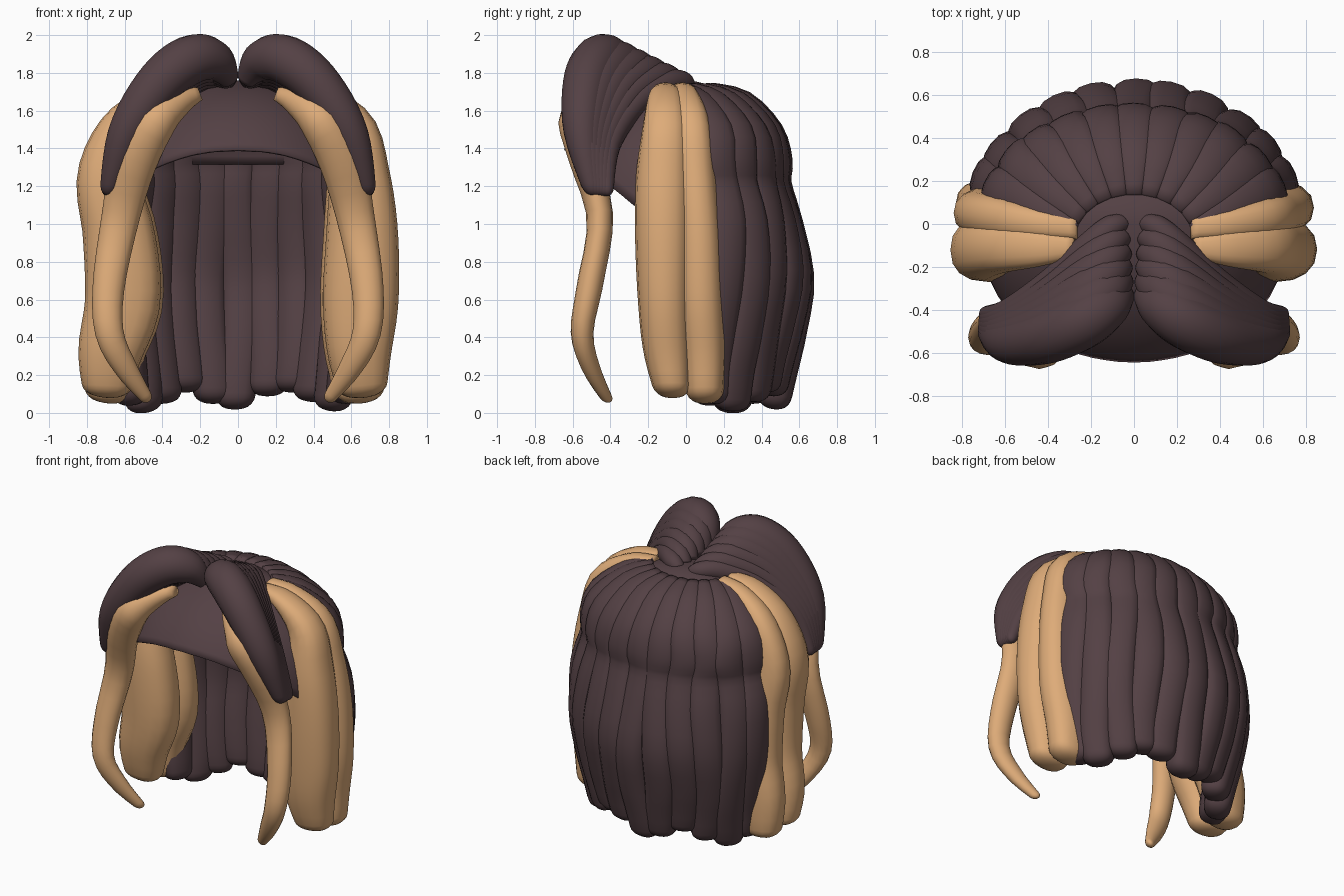
import bpy, bmesh, math, random
from mathutils import Vector

if "Cube" in bpy.data.objects:
    bpy.data.objects.remove(bpy.data.objects["Cube"])

random.seed(4)


def material(name, rgb):
    m = bpy.data.materials.new(name)
    m.diffuse_color = (*rgb, 1)
    m.use_nodes = True
    m.node_tree.nodes["Principled BSDF"].inputs["Base Color"].default_value = m.diffuse_color
    return m


DARK = material("dark brown hair", (0.088, 0.052, 0.058))
TAN = material("tan hair", (0.73, 0.41, 0.19))


def finish(bm, name, mat):
    bmesh.ops.recalc_face_normals(bm, faces=bm.faces)
    for f in bm.faces:
        f.smooth = True
    me = bpy.data.meshes.new(name)
    bm.to_mesh(me)
    bm.free()
    me.materials.append(mat)
    ob = bpy.data.objects.new(name, me)
    bpy.context.collection.objects.link(ob)
    return ob


def spline(pts, u):
    """Catmull-Rom through rows of any length, u in 0..1."""
    n = len(pts) - 1
    i = min(int(u * n), n - 1)
    t = u * n - i
    p = [pts[max(0, min(n, i + k))] for k in (-1, 0, 1, 2)]
    return [0.5 * (2 * b + (c - a) * t + (2 * a - 5 * b + 4 * c - d) * t * t
                   + (3 * b - a - 3 * c + d) * t ** 3) for a, b, c, d in zip(*p)]


def power(v, e):
    return math.copysign(abs(v) ** e, v)


def lock(name, rows, side, mat, mirror=1, u0=0.95, square=1.0, sides=16):
    """Sweep a (squarish) ellipse along rows of (x, y, z, half width, half thickness)."""
    us = [u0 * i / 26 for i in range(27)]
    us += [u0 + (1 - u0) * math.sin(k * math.pi / 12) for k in range(1, 7)]
    bm = bmesh.new()
    rings = []
    side = Vector(side).normalized()
    for u in us:
        x, y, z, a, b = spline(rows, u)
        e = 0.004
        d = Vector(spline(rows, min(1, u + e))[:3]) - Vector(spline(rows, max(0, u - e))[:3])
        nrm = d.cross(side).normalized()
        r = 1 if u <= u0 else math.sqrt(max(0.004, 1 - ((u - u0) / (1 - u0)) ** 2))
        ring = []
        for k in range(sides):
            t = 2 * math.pi * k / sides
            p = (Vector((x, y, z)) + side * (a * r * power(math.cos(t), square))
                 + nrm * (b * r * power(math.sin(t), square)))
            ring.append(bm.verts.new((p.x * mirror, p.y, p.z)))
        rings.append(ring)
    for r1, r2 in zip(rings, rings[1:]):
        for k in range(sides):
            j = (k + 1) % sides
            bm.faces.new((r1[k], r1[j], r2[j], r2[k]))
    bm.faces.new(rings[0])
    bm.faces.new(rings[-1])
    return finish(bm, name, mat)


# Scalp cap: part of an ellipsoid with a hairline that drops toward the ears
def cap_point(th, ph):
    s = math.sin(th)
    y = math.sin(ph) * s
    return Vector((0.72 * s * math.cos(ph), y * (0.72 if y < 0 else 0.42), 1.1 + 0.66 * math.cos(th)))


bm = bmesh.new()
grid = []
for i in range(64):
    ph = 2 * math.pi * i / 64
    th = 0.05
    while th < 2.2:
        p = cap_point(th, ph)
        if p.z < max(1.08, 1.08 - 0.8 * (p.y + 0.25), 1.08 + 1.2 * min(p.y, 0.2)):
            break
        th += 0.005
    grid.append([bm.verts.new(cap_point(0.05 + (th - 0.05) * k / 16, ph)) for k in range(17)])
for i in range(64):
    c, d = grid[i], grid[(i + 1) % 64]
    for k in range(16):
        bm.faces.new((c[k], d[k], d[k + 1], c[k + 1]))
bm.faces.new([c[0] for c in grid])
cap = finish(bm, "scalp_cap", DARK)
sol = cap.modifiers.new("thickness", "SOLIDIFY")
sol.thickness = 0.015
sol.offset = -1

# Back locks: fan out from the crown, pinch at mid height, hang to the ground
BACK = [(0.13, 1.71, .045, .04), (0.30, 1.64, .09, .07), (0.43, 1.48, .112, .09),
        (0.475, 1.33, .118, .09), (0.475, 1.21, .115, .085), (0.52, 1.0, .118, .1),
        (0.57, 0.7, .12, .11), (0.53, 0.42, .118, .11), (0.49, 0.2, .112, .1),
        (0.46, 0.0, .1, .085)]
DROPS = [.05, .01, .06, .11, .09, .02, .05, .11, .05, 0, .04]
for i, drop in enumerate(DROPS):
    a = math.radians(19 + 14.2 * i)
    c, s = math.cos(a), math.sin(a)
    ph = random.uniform(0, 6)
    rows = []
    for j, (y, z, w, b) in enumerate(BACK):
        k = (y - 0.13) / 0.44
        if 2 <= j <= 5:
            k += 0.13 * c * c
        sway = 0.017 * math.sin(ph + 1.3 * j) if j > 2 else 0
        sx, sy = 0.28 * c, -0.1 + 0.23 * s
        rows.append((sx + (0.69 * c - sx) * k - sway * s, sy + (0.57 * s - sy) * k + sway * c,
                     z + drop * max(0, 1 - z), w, b))
    lock(f"back_lock_{i + 1}", rows, (-0.66 * s, 0.57 * c, 0), DARK, square=0.8)

# Side locks: (x, z, half thickness), and y with half width for each of the two
SIDE = [(.28, 1.72, .03), (.45, 1.67, .06), (.62, 1.51, .11), (.67, 1.25, .16),
        (.645, .95, .19), (.63, .6, .2), (.66, .32, .17), (.68, .08, .12)]
FRONT_Y = [(-.11, .05), (-.11, .09), (-.11, .12), (-.12, .145), (-.12, .15),
           (-.115, .14), (-.1, .125), (-.07, .09)]
REAR_Y = [(-.02, .05), (0, .07), (.03, .1), (.05, .11), (.07, .12),
          (.08, .125), (.095, .115), (.1, .095)]
# Face-framing tendrils: x, y, z, half depth, half width
TENDRIL = [(.2, -.43, 1.69, .04, .035), (.3, -.5, 1.65, .08, .07), (.43, -.565, 1.55, .11, .11),
           (.55, -.53, 1.33, .09, .12), (.625, -.455, 1.02, .07, .1), (.685, -.51, .67, .07, .085),
           (.68, -.55, .42, .06, .075), (.59, -.5, .23, .05, .06), (.47, -.41, .06, .03, .03)]
# Swept fringe: rearmost and foremost strand, x, y, z, radius
FRINGE_REAR = [(.05, .01, 1.72, .045), (.11, -.02, 1.75, .06), (.21, -.11, 1.74, .07),
               (.38, -.27, 1.64, .07), (.58, -.41, 1.42, .065), (.70, -.42, 1.15, .035)]
FRINGE_FRONT = [(.04, -.32, 1.76, .05), (.125, -.38, 1.86, .11), (.25, -.46, 1.87, .13),
                (.42, -.53, 1.74, .125), (.59, -.55, 1.48, .1), (.69, -.49, 1.15, .045)]
for side, m in (("right", 1), ("left", -1)):
    for part, ys in (("front", FRONT_Y), ("rear", REAR_Y)):
        rows = []
        for j, ((x, z, b), (y, w)) in enumerate(zip(SIDE, ys)):
            dx = 0.025 * m * math.sin(1.7 * j) if j > 2 else 0
            if part == "rear":
                dx -= 0.015
            rows.append((x + dx, y, z - (0.03 if part == "rear" and j > 6 else 0), w, b))
        lock(f"side_lock_{part}_{side}", rows, (0, 1, 0), TAN, m, square=0.85)
    lock(f"face_tendril_{side}", TENDRIL, (0, 1, 0), TAN, m, 0.97)
    for i in range(6):
        t = i / 5
        rows = []
        for p, q in zip(FRINGE_REAR, FRINGE_FRONT):
            x, y, z, r = [a + (b - a) * t for a, b in zip(p, q)]
            rows.append((x, y, z, r, r))
        lock(f"fringe_strand_{i + 1}_{side}", rows, (.5, .75, .1), DARK, m)
